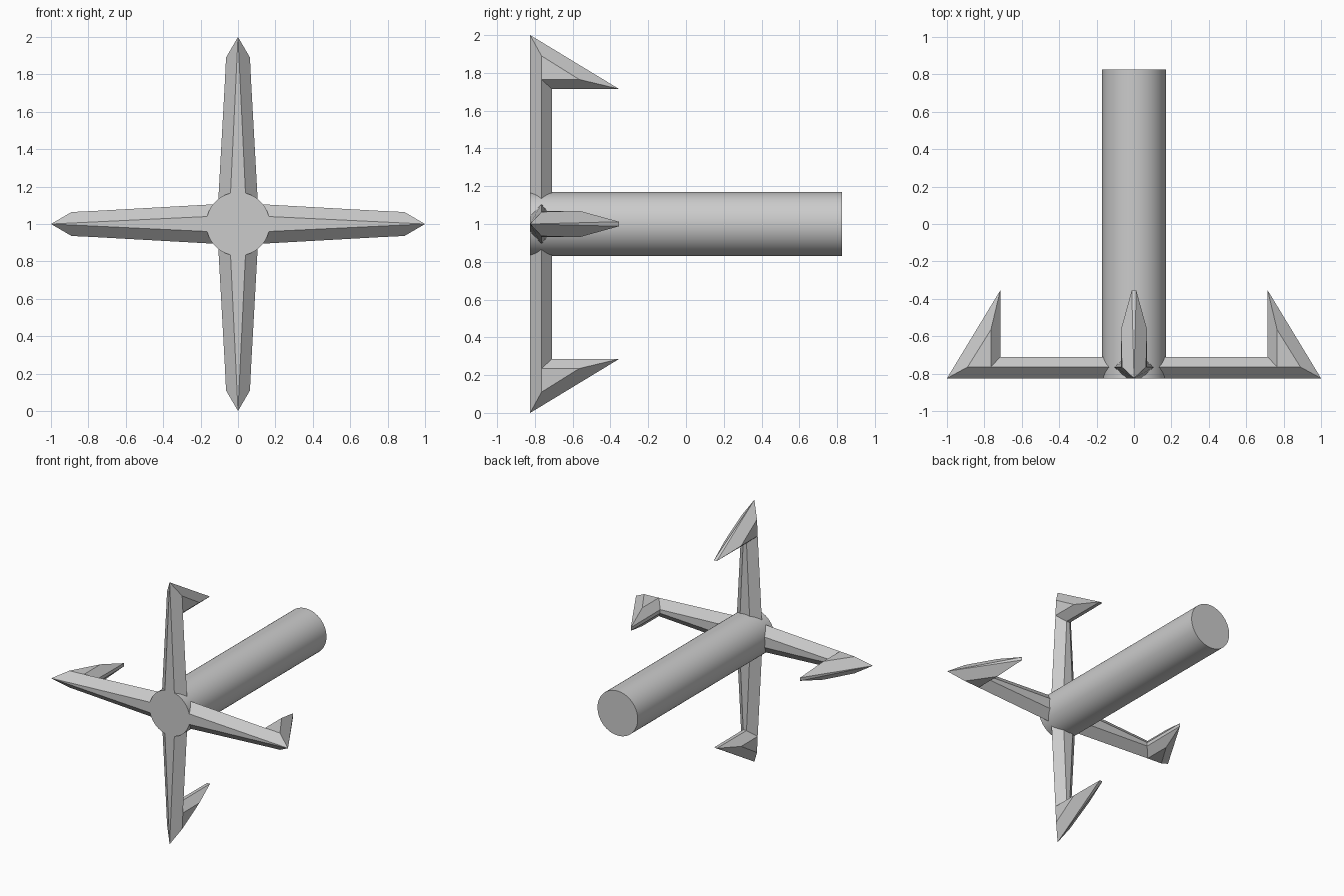
import bpy, bmesh, math
from mathutils import Matrix

cube = bpy.data.objects.get("Cube")
if cube:
    bpy.data.objects.remove(cube)

grey = bpy.data.materials.new("plain grey")
grey.use_nodes = True
grey.diffuse_color = (0.6, 0.6, 0.6, 1)
grey.node_tree.nodes["Principled BSDF"].inputs["Base Color"].default_value = (0.6, 0.6, 0.6, 1)

CENTRE = Matrix.Translation((0, 0, 1))


def add_object(name, bm):
    bmesh.ops.recalc_face_normals(bm, faces=bm.faces[:])
    mesh = bpy.data.meshes.new(name)
    bm.to_mesh(mesh)
    bm.free()
    mesh.materials.append(grey)
    obj = bpy.data.objects.new(name, mesh)
    bpy.context.collection.objects.link(obj)
    return obj


# Round shaft running front to back
bm = bmesh.new()
bmesh.ops.create_cone(bm, cap_ends=True, segments=64, radius1=0.17, radius2=0.17, depth=1.65,
                      matrix=CENTRE @ Matrix.Rotation(math.pi / 2, 4, 'X'))
for face in bm.faces:
    face.smooth = len(face.verts) == 4
for edge in bm.edges:
    edge.smooth = all(f.smooth for f in edge.link_faces)
add_object("shaft", bm)

# Arm outline points: half width, depth, distance from the shaft axis
POINTS = {
    "front_root": (0.04, -0.825, 0.165),
    "side_root": (0.105, -0.765, 0.134),
    "back_root": (0.04, -0.71, 0.165),
    "side_outer": (0.064, -0.765, 0.89),
    "side_inner": (0.07, -0.765, 0.765),
    "side_hook": (0.07, -0.565, 0.765),
    "back_inner": (0.014, -0.71, 0.715),
    "hook_end": (0.012, -0.355, 0.715),
}
# Bevelled faces, made once for each side
SIDE_FACES = [
    "front_root side_root side_inner side_outer tip",
    "side_root back_root back_inner side_inner",
    "side_outer side_inner side_hook",
    "side_inner back_inner hook_end side_hook",
    "tip side_outer side_hook hook_end",
    ]
# Narrow centre faces bridging the two sides
CENTRE_FACES = [("front_root", "tip"), ("back_root", "back_inner"),
                ("back_inner", "hook_end"), ("hook_end", "tip")]


def add_arm(name, angle):
    bm = bmesh.new()
    tip = bm.verts.new((0, -0.825, 1))
    sides = []
    for sign in (1, -1):
        side = {key: bm.verts.new((sign * w, y, r)) for key, (w, y, r) in POINTS.items()}
        side["tip"] = tip
        sides.append(side)
        for face in SIDE_FACES:
            bm.faces.new([side[key] for key in face.split()])
    a, b = sides
    for start, end in CENTRE_FACES:
        loop = [a[start], a[end], b[end], b[start]]
        bm.faces.new(list(dict.fromkeys(loop)))
    bm.transform(CENTRE @ Matrix.Rotation(angle, 4, 'Y'))
    return add_object(name, bm)


# Four hooked arms around the front end
for i, name in enumerate(("top_arm", "left_arm", "bottom_arm", "right_arm")):
    add_arm(name, i * math.pi / 2)
